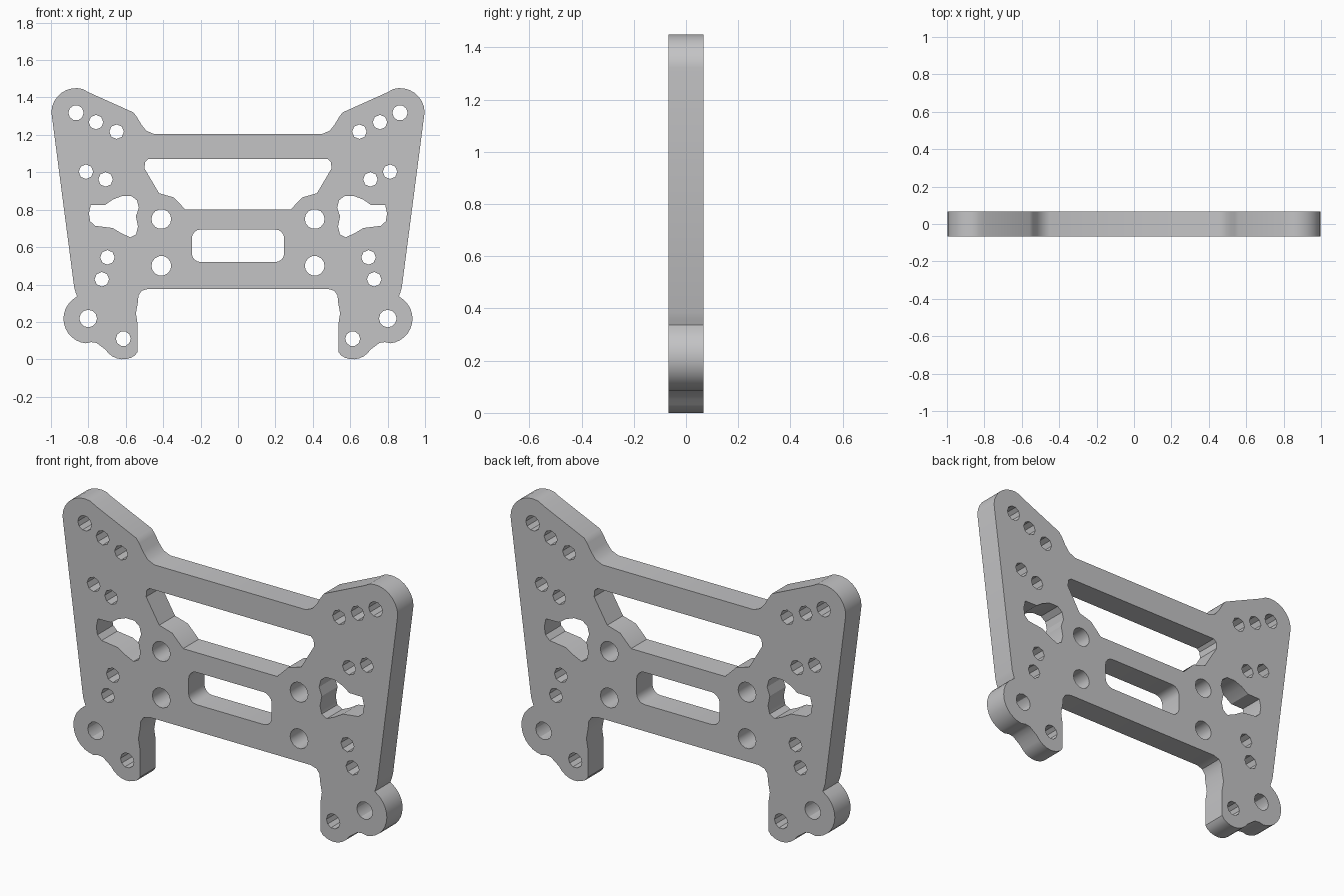
import bpy
import math

if "Cube" in bpy.data.objects:
    bpy.data.objects.remove(bpy.data.objects["Cube"])

HALF_THICK = 0.067


def arc(cx, cz, r, a0, a1, n):
    """Points on an arc, angles in degrees."""
    return [(cx + r * math.cos(math.radians(a0 + (a1 - a0) * i / n)),
             cz + r * math.sin(math.radians(a0 + (a1 - a0) * i / n)))
            for i in range(n + 1)]


def circle(cx, cz, r, n):
    return arc(cx, cz, r, 0, 360, n)[:-1]


def flip(pts):
    return [(-x, z) for x, z in reversed(pts)]


# Outer edge, right half, from the top crossbar down to the foot
outline = [(0.45, 1.205), (0.49, 1.222), (0.518, 1.257), (0.54, 1.295), (0.559, 1.32), (0.80, 1.428)]
outline += arc(0.866, 1.318, 0.132, 106, 2, 8)
outline += [(0.876, 0.385), (0.869, 0.36), (0.861, 0.337)]
outline += arc(0.801, 0.217, 0.132, 58, -84, 12)
outline += [(0.785, 0.092), (0.757, 0.088), (0.733, 0.07)]
outline += arc(0.615, 0.11, 0.11, -32, -126, 7)
outline += [(0.537, 0.04), (0.537, 0.19), (0.546, 0.246), (0.536, 0.30),
            (0.532, 0.342), (0.515, 0.366), (0.48, 0.377)]

# Upper window, right half
window = [(0.48, 1.07), (0.497, 1.055), (0.5, 1.02), (0.422, 0.888),
          (0.345, 0.866), (0.28, 0.80)]

# Lower slot with rounded corners
slot = []
for sx, sz, a in ((1, 1, 0), (-1, 1, 90), (-1, -1, 180), (1, -1, 270)):
    slot += arc(sx * 0.2, 0.607 + sz * 0.04, 0.047, a, a + 90, 4)

# Irregular cutout in each side
cutout = [(0.787, 0.825), (0.71, 0.826), (0.668, 0.855), (0.62, 0.873), (0.57, 0.873),
          (0.54, 0.85), (0.53, 0.81), (0.546, 0.765), (0.535, 0.71), (0.545, 0.668),
          (0.575, 0.652), (0.62, 0.672), (0.67, 0.702), (0.765, 0.714), (0.79, 0.738),
          (0.797, 0.78)]

# Screw holes: x, z, radius, sides
holes = [(0.866, 1.318, 0.041, 10), (0.759, 1.268, 0.039, 8), (0.649, 1.217, 0.039, 8),
         (0.813, 1.003, 0.039, 8), (0.708, 0.962, 0.039, 8), (0.698, 0.545, 0.039, 8),
         (0.728, 0.428, 0.039, 8), (0.41, 0.75, 0.053, 14), (0.41, 0.50, 0.053, 14),
         (0.801, 0.218, 0.047, 12), (0.613, 0.11, 0.04, 10)]

loops = [outline + flip(outline), window + flip(window), slot, cutout, flip(cutout)]
for x, z, r, n in holes:
    loops += [circle(x, z, r, n), circle(-x, z, r, n)]

# Flat filled curve, thickened into the plate
curve = bpy.data.curves.new("plate_profile", 'CURVE')
curve.dimensions = '2D'
curve.fill_mode = 'BOTH'
curve.extrude = HALF_THICK
for pts in loops:
    s = curve.splines.new('POLY')
    s.points.add(len(pts) - 1)
    for p, (x, z) in zip(s.points, pts):
        p.co = (x, z, 0, 1)
    s.use_cyclic_u = True

plate = bpy.data.objects.new("mounting_plate", curve)
bpy.context.collection.objects.link(plate)
plate.rotation_euler = (math.pi / 2, 0, 0)

grey = bpy.data.materials.new("metal_grey")
grey.diffuse_color = (0.55, 0.55, 0.56, 1)
grey.use_nodes = True
grey.node_tree.nodes["Principled BSDF"].inputs["Base Color"].default_value = grey.diffuse_color
curve.materials.append(grey)

# Turn into a mesh with smooth rounded walls and sharp rims
bpy.context.view_layer.objects.active = plate
plate.select_set(True)
bpy.ops.object.convert(target='MESH')
bpy.ops.object.transform_apply(location=False, rotation=True, scale=False)
bpy.ops.object.mode_set(mode='EDIT')
bpy.ops.mesh.select_all(action='SELECT')
bpy.ops.mesh.remove_doubles(threshold=0.0005)
bpy.ops.mesh.normals_make_consistent(inside=False)
bpy.ops.object.mode_set(mode='OBJECT')
bpy.ops.object.shade_smooth_by_angle(angle=math.radians(30))
